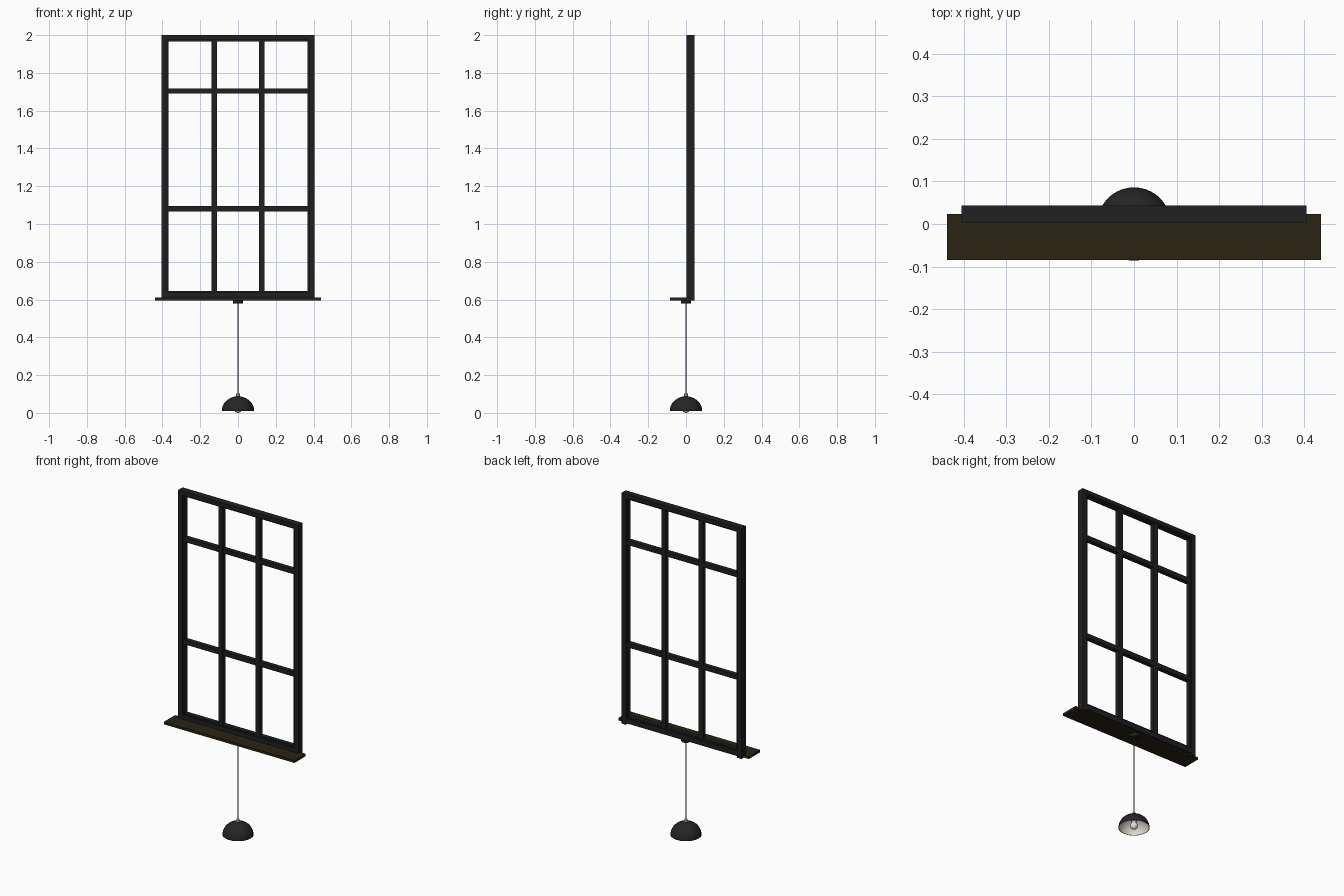
import bpy, bmesh, math

if "Cube" in bpy.data.objects:
    bpy.data.objects.remove(bpy.data.objects["Cube"])


def mat(name, rgb):
    m = bpy.data.materials.new(name)
    m.diffuse_color = (*rgb, 1)
    m.use_nodes = True
    m.node_tree.nodes["Principled BSDF"].inputs["Base Color"].default_value = m.diffuse_color
    return m


BLACK = mat("black_frame_paint", (0.014, 0.014, 0.014))
WOOD = mat("dark_brown_wood", (0.024, 0.017, 0.007))
SHADE = mat("charcoal_enamel", (0.018, 0.018, 0.018))
CREAM = mat("cream_lining", (0.72, 0.68, 0.60))
CORD = mat("grey_cord", (0.09, 0.09, 0.11))
METAL = mat("grey_metal", (0.22, 0.22, 0.22))
BULB = mat("white_bulb", (0.85, 0.83, 0.78))


def finish(name, bm, mats, smooth=False):
    bmesh.ops.recalc_face_normals(bm, faces=bm.faces[:])
    me = bpy.data.meshes.new(name)
    bm.to_mesh(me)
    bm.free()
    for m in mats:
        me.materials.append(m)
    ob = bpy.data.objects.new(name, me)
    bpy.context.collection.objects.link(ob)
    if smooth:
        bpy.context.view_layer.objects.active = ob
        ob.select_set(True)
        bpy.ops.object.shade_smooth_by_angle(angle=math.radians(40))
        ob.select_set(False)
    return ob


def box(name, x0, x1, y0, y1, z0, z1, m):
    bm = bmesh.new()
    bmesh.ops.create_cube(bm, size=1)
    for v in bm.verts:
        v.co = ((x0, x1)[v.co.x > 0], (y0, y1)[v.co.y > 0], (z0, z1)[v.co.z > 0])
    return finish(name, bm, [m])


def lathe(name, pts, mats, seg=48, inner_from=None):
    """Spin (radius, z) points round z; bands from inner_from on use material 1."""
    bm = bmesh.new()
    rings = []
    for r, z in pts:
        if r < 1e-6:
            rings.append([bm.verts.new((0, 0, z))] * seg)
        else:
            rings.append([bm.verts.new((r * math.cos(2 * math.pi * i / seg),
                                        r * math.sin(2 * math.pi * i / seg), z))
                          for i in range(seg)])
    for k in range(len(rings) - 1):
        a, b = rings[k], rings[k + 1]
        for i in range(seg):
            j = (i + 1) % seg
            loop = list(dict.fromkeys([a[i], a[j], b[j], b[i]]))
            f = bm.faces.new(loop)
            if inner_from is not None and k >= inner_from:
                f.material_index = 1
    return finish(name, bm, mats, True)


# Outer window frame with a recessed inner bead
Y0, Y1 = 0.003, 0.044
for side, s in (("left", -1), ("right", 1)):
    box(side + "_stile", *sorted((s * 0.375, s * 0.405)), Y0, Y1, 0.595, 2.0, BLACK)
    box(side + "_bead", *sorted((s * 0.367, s * 0.376)), 0.011, 0.037, 0.62, 1.98, BLACK)
box("top_rail", -0.375, 0.375, Y0, Y1, 1.975, 2.0, BLACK)
box("top_bead", -0.375, 0.375, 0.011, 0.037, 1.967, 1.976, BLACK)
box("bottom_rail", -0.375, 0.375, Y0, Y1, 0.605, 0.637, BLACK)
box("bottom_bead", -0.375, 0.375, 0.011, 0.037, 0.636, 0.646, BLACK)

# Glazing bars
for i, x in enumerate((-0.125, 0.125)):
    box(f"vertical_bar_{i + 1}", x - 0.015, x + 0.015, 0.010, 0.038, 0.64, 1.97, BLACK)
for i, z in enumerate((1.08, 1.704)):
    box(f"cross_bar_{i + 1}", -0.37, 0.37, 0.0105, 0.0375, z - 0.014, z + 0.014, BLACK)

# Sill
box("sill", -0.44, 0.44, -0.085, 0.023, 0.596, 0.611, WOOD)

# Pendant lamp: mounting plate, cord, socket cap
lathe("ceiling_plate", [(0, 0.597), (0.027, 0.597), (0.027, 0.582), (0.024, 0.579), (0, 0.579)], [SHADE])
lathe("cord", [(0, 0.58), (0.0035, 0.58), (0.0035, 0.1), (0, 0.1)], [CORD], 12)
lathe("socket_cap", [(0, 0.106), (0.006, 0.106), (0.010, 0.098), (0.011, 0.082), (0, 0.082)], [METAL], 24)

# Dome shade with a cream inside
N = 14
R, H, ZB, T = 0.086, 0.079, 0.009, 0.002
ang = [math.pi / 2 * (1 - i / N) for i in range(N + 1)]
outer = [(R * math.cos(a), ZB + H * math.sin(a)) for a in ang]
inner = [((R - T) * math.cos(a), ZB + (H - T) * math.sin(a)) for a in reversed(ang)]
lathe("lamp_shade", outer + inner, [SHADE, CREAM], 64, N + 1)

# Socket and bulb inside the shade
lathe("bulb_socket", [(0, 0.086), (0.014, 0.086), (0.014, 0.046), (0, 0.046)], [METAL], 24)
ball = [(0.021 * math.sin(math.pi * i / 12), 0.021 - 0.021 * math.cos(math.pi * i / 12)) for i in range(10)]
lathe("bulb", ball + [(0.011, 0.048), (0, 0.048)], [BULB], 32)
